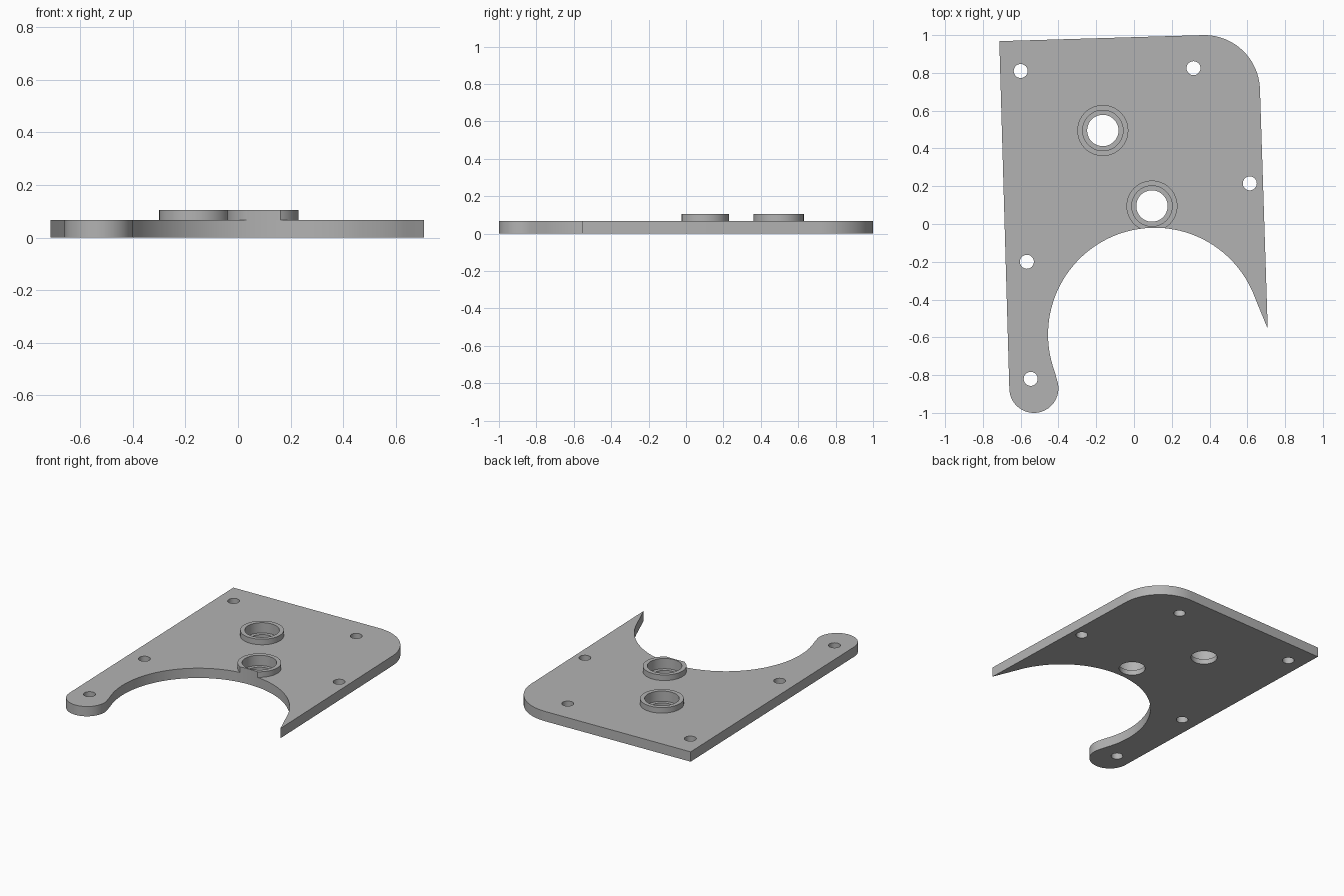
import bpy, bmesh
from math import radians, cos, sin

if "Cube" in bpy.data.objects:
    bpy.data.objects.remove(bpy.data.objects["Cube"])

THICK, STEP, TOP = 0.067, 0.035, 0.105
BAY, BAY_R = (0.11, -0.585), 0.565
BORES = {"rear": (-0.165, 0.495), "front": (0.095, 0.095)}
SCREWS = [(-0.6, 0.81), (0.315, 0.825), (0.613, 0.215), (-0.567, -0.2), (-0.547, -0.82)]

grey = bpy.data.materials.new("plain grey")
grey.use_nodes = True
grey.diffuse_color = (0.45, 0.45, 0.45, 1)
grey.node_tree.nodes["Principled BSDF"].inputs["Base Color"].default_value = grey.diffuse_color


def arc(centre, r, start, end, n):
    angles = [radians(start + (end - start) * i / n) for i in range(n + 1)]
    return [(centre[0] + r * cos(a), centre[1] + r * sin(a)) for a in angles]


def prism(name, outline, z0, z1):
    bm = bmesh.new()
    base = bm.faces.new([bm.verts.new((x, y, z0)) for x, y in outline])
    new = bmesh.ops.extrude_face_region(bm, geom=[base])["geom"]
    bmesh.ops.translate(bm, vec=(0, 0, z1 - z0),
                        verts=[v for v in new if isinstance(v, bmesh.types.BMVert)])
    bmesh.ops.recalc_face_normals(bm, faces=bm.faces)
    mesh = bpy.data.meshes.new(name)
    bm.to_mesh(mesh)
    bm.free()
    mesh.materials.append(grey)
    obj = bpy.data.objects.new(name, mesh)
    bpy.context.collection.objects.link(obj)
    return obj


def disc(name, centre, r, z0, z1, n=64):
    return prism(name, arc(centre, r, 0, 360, n)[:-1], z0, z1)


def cut(obj, cutters):
    for cutter in cutters:
        mod = obj.modifiers.new("cut", "BOOLEAN")
        mod.operation, mod.solver, mod.object = "DIFFERENCE", "EXACT", cutter
    graph = bpy.context.evaluated_depsgraph_get()
    mesh = bpy.data.meshes.new_from_object(obj.evaluated_get(graph))
    obj.modifiers.clear()
    obj.data = mesh
    for cutter in cutters:
        bpy.data.objects.remove(cutter)


# Plate outline: square corner, rounded corner, pointed tip, round bay, rounded lug
outline = [(-0.713, 0.968)]
outline += arc((0.372, 0.705), 0.295, 92, 2, 24)
outline += [(0.708, -0.555)]
outline += arc(BAY, BAY_R, 20, 200, 64)
outline += arc((-0.53, -0.87), 0.13, 20, -178, 32)
plate = prism("base_plate", outline, 0, THICK)

# Screw holes and stepped bores
cutters = [disc("screw_cutter", c, 0.037, -0.1, 0.2, 32) for c in SCREWS]
for c in BORES.values():
    cutters.append(disc("bore_cutter", c, 0.083, -0.1, 0.2))
    cutters.append(disc("step_cutter", c, 0.107, STEP, 0.2))
cut(plate, cutters)
parts = [plate]

# Raised collars, the front one trimmed flush with the bay
for side, c in BORES.items():
    collar = disc(side + "_collar", c, 0.135, THICK, TOP)
    cut(collar, [disc("bore_cutter", c, 0.107, -0.1, 0.2),
                 disc("bay_cutter", BAY, BAY_R, -0.1, 0.2, 128)])
    parts.append(collar)

# Smooth curved walls with sharp rims
bpy.ops.object.select_all(action="DESELECT")
for obj in parts:
    obj.select_set(True)
bpy.context.view_layer.objects.active = plate
bpy.ops.object.shade_smooth_by_angle(angle=radians(30))
